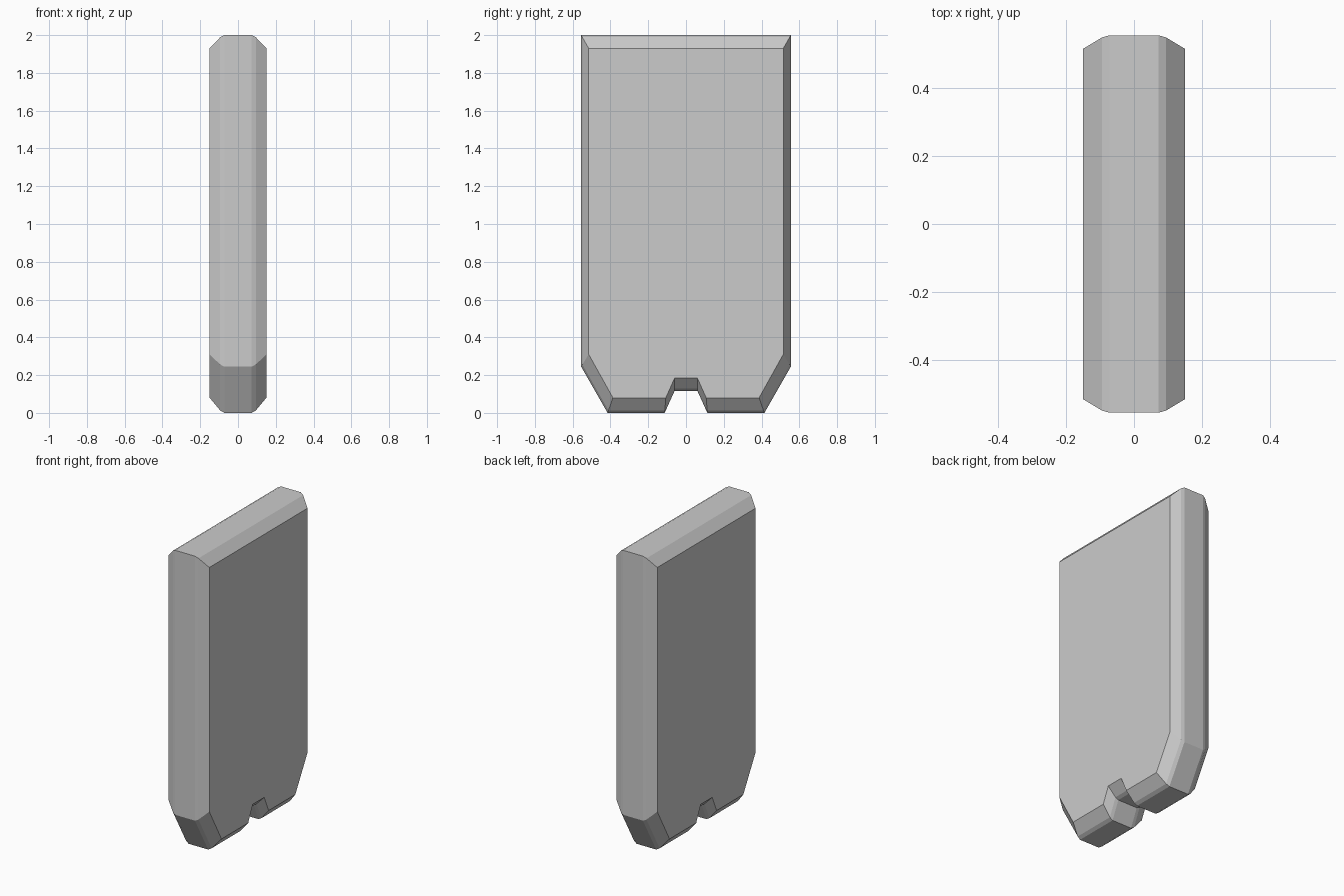
import bpy, bmesh

if "Cube" in bpy.data.objects:
    bpy.data.objects.remove(bpy.data.objects["Cube"])

# Half outlines (y, z) from top corner down to the notch
OUTER = [(0.555, 2.0), (0.555, 0.245), (0.415, 0.0), (0.113, 0.0), (0.06, 0.117)]
INNER = [(0.515, 1.93), (0.515, 0.31), (0.387, 0.08), (0.107, 0.08), (0.06, 0.185)]


def outline(t):
    """Closed, mirrored outline blended from outer (t=0) to inner (t=1)."""
    half = [(a[0] + (b[0] - a[0]) * t, a[1] + (b[1] - a[1]) * t)
            for a, b in zip(OUTER, INNER)]
    return half + [(-y, z) for y, z in reversed(half)]


# Notched slab: stacked outlines across the thickness, flat facets on the rim
bm = bmesh.new()
layers = [(-0.15, 1), (-0.094, 0.16), (-0.072, 0), (0.072, 0), (0.094, 0.16), (0.15, 1)]
rings = [[bm.verts.new((x, y, z)) for y, z in outline(t)] for x, t in layers]
for r0, r1 in zip(rings, rings[1:]):
    n = len(r0)
    for i in range(n):
        j = (i + 1) % n
        bm.faces.new((r0[i], r0[j], r1[j], r1[i]))
bm.faces.new(rings[0])
bm.faces.new(rings[-1])
bmesh.ops.recalc_face_normals(bm, faces=bm.faces)

mesh = bpy.data.meshes.new("notched_slab")
bm.to_mesh(mesh)
bm.free()
slab = bpy.data.objects.new("notched_slab", mesh)
bpy.context.collection.objects.link(slab)
